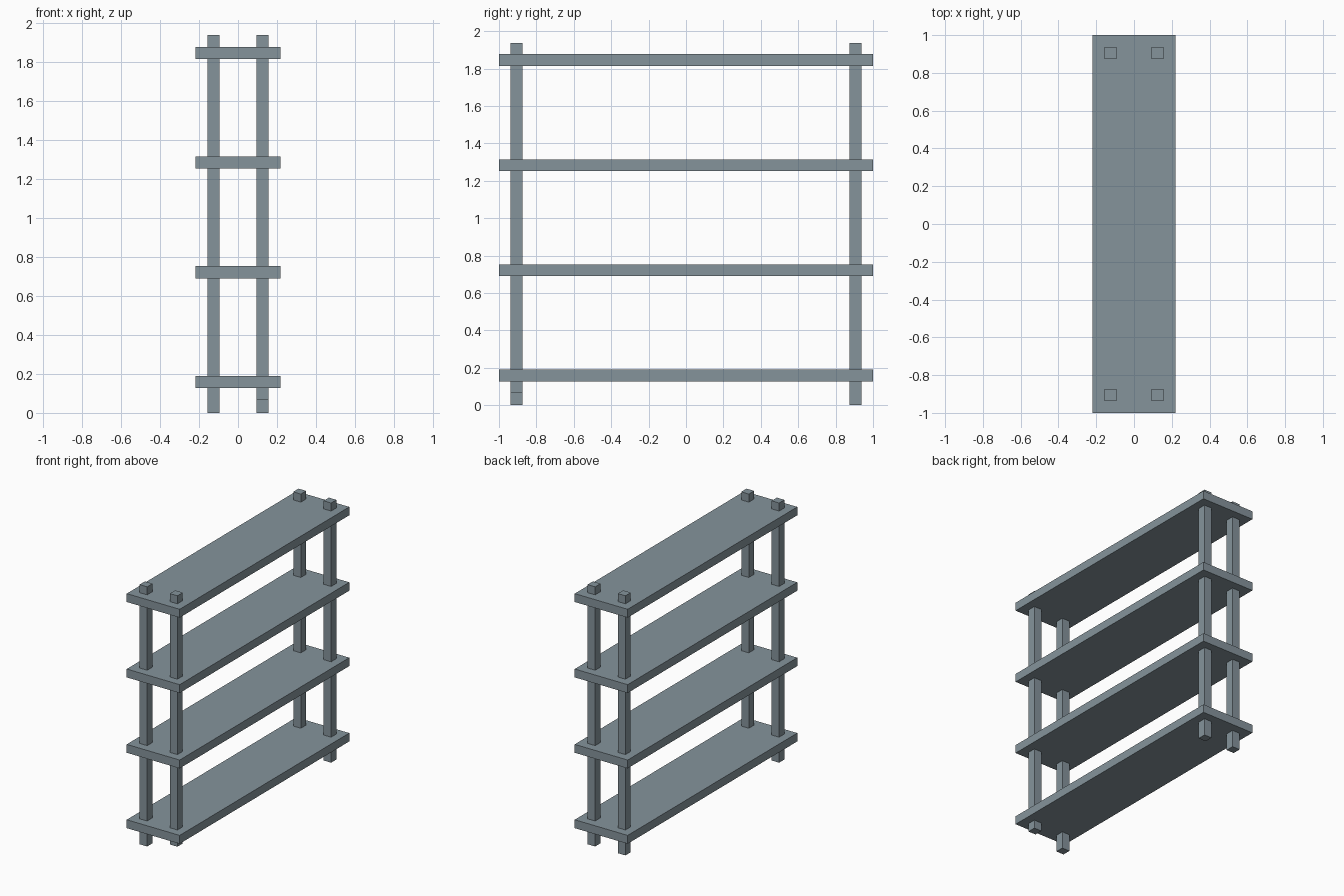
import bpy

if "Cube" in bpy.data.objects:
    bpy.data.objects.remove(bpy.data.objects["Cube"])

# One blue-grey paint for the whole rack
paint = bpy.data.materials.new("blue_grey")
paint.diffuse_color = (0.235, 0.295, 0.33, 1)
paint.use_nodes = True
paint.node_tree.nodes["Principled BSDF"].inputs["Base Color"].default_value = paint.diffuse_color


def box(name, x, y, z, w, d, h):
    """Box with its base centred at (x, y, z)."""
    bpy.ops.mesh.primitive_cube_add(size=1, location=(x, y, z + h / 2))
    ob = bpy.context.object
    ob.name = name
    ob.scale = (w, d, h)
    bpy.ops.object.transform_apply(location=False, rotation=False, scale=True)
    ob.data.materials.append(paint)


T = 0.0625      # board and post thickness
TOP = 1.9375    # top of the posts

# Four evenly spaced shelves
for i in range(4):
    box(f"shelf_{i + 1}", 0, 0, 0.1275 + 0.5625 * i, 0.437, 2.0, T)

# Four square posts through the shelves; the front right one is cut short at the foot
for side, sx in (("left", -1), ("right", 1)):
    for end, sy in (("front", -1), ("back", 1)):
        foot = 0.065 if (side, end) == ("right", "front") else 0.0
        box(f"{end}_{side}_post", sx * 0.125, sy * 0.906, foot, T, T, TOP - foot)
